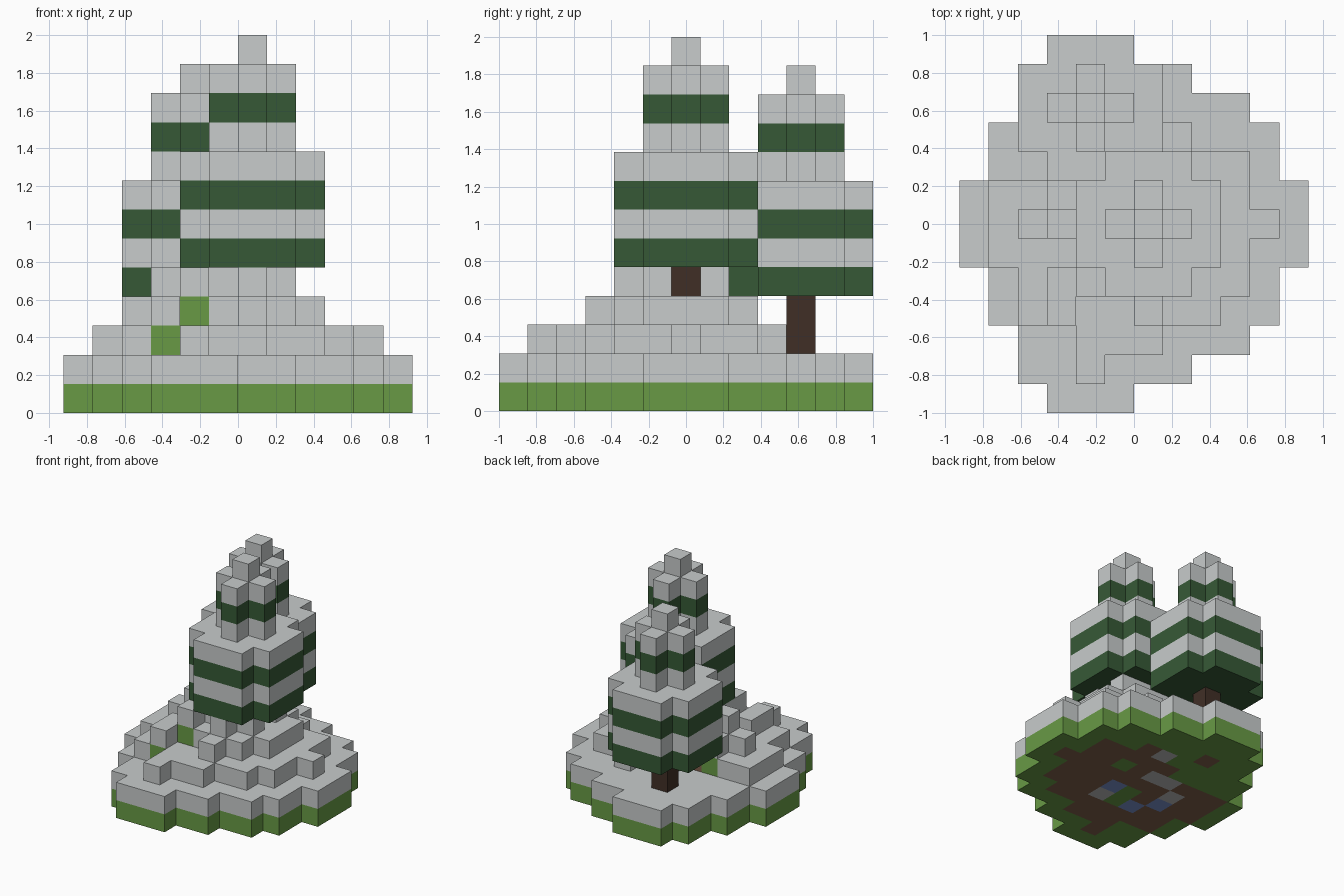
import bpy
import bmesh
from math import radians
from mathutils import Vector

cube = bpy.data.objects.get("Cube")
if cube:
    bpy.data.objects.remove(cube)

CELL = 2 / 13
ORIGIN = Vector((-6, -6.5, 0))


def linear(c):
    c /= 255
    return c / 12.92 if c <= 0.04045 else ((c + 0.055) / 1.055) ** 2.4


def make_material(name, rgb):
    mat = bpy.data.materials.new(name)
    color = [linear(c) for c in rgb] + [1]
    mat.diffuse_color = color
    mat.use_nodes = True
    bsdf = mat.node_tree.nodes["Principled BSDF"]
    bsdf.inputs["Base Color"].default_value = color
    bsdf.inputs["Roughness"].default_value = 0.9
    return mat


MATS = {name: make_material(name, rgb) for name, rgb in {
    "snow": (200, 204, 204),
    "grass": (104, 154, 69),
    "soil": (128, 95, 75),
    "needles": (54, 89, 54),
    "bark": (64, 47, 38),
    "stone": (186, 186, 186),
    "water": (122, 148, 207),
}.items()}

# Height map of the hill, front row first: a is the lowest step, d the highest
HILL = """
...aaa......
..aabaaa....
..aabbbaaa..
.abcbbcbbaa.
.abcdcdcbba.
abbbddddcbaa
abcdcccccbba
abbcddddcbaa
.aaaacccbba.
.aaaaaabaaa.
..aaaaaaaa..
..aaaaaa....
...aaa......
""".split()

# Buried patches that show on the underside
PATCHES = {
    "stone": [(6, 9), (6, 4), (5, 7), (4, 7), (3, 6)],
    "water": [(6, 5), (4, 4), (3, 5)],
    "grass": [(5, 5), (5, 4), (7, 7)],
    "soil": [(4, 10)],
}


def hill_cells():
    cells = {}
    for y, row in enumerate(HILL):
        for x, step in enumerate(row):
            if step == ".":
                continue
            top = ord(step) - ord("a") + 1
            for z in range(top + 1):
                cells[x, y, z] = "snow" if z == top else "grass" if z == top - 1 else "soil"
    for name, places in PATCHES.items():
        for x, y in places:
            cells[x, y, 0] = name
    return cells


def disc(x, y, z, radius, name):
    """One layer of a tree: a square with its corners cut off."""
    span = range(-radius, radius + 1)
    return {(x + i, y + j, z): name for i in span for j in span
            if radius == 0 or abs(i) + abs(j) < 2 * radius}


def crown_cells(x, y, z):
    cells = {}
    layers = [(2, "needles"), (2, "snow"), (2, "needles"), (2, "snow"),
              (1, "snow"), (1, "needles"), (1, "snow"), (0, "snow")]
    for k, (radius, name) in enumerate(layers):
        cells.update(disc(x, y, z + k, radius, name))
    return cells


def trunk_cells(x, y, low, high):
    return {(x, y, z): "bark" for z in range(low, high)}


parts = {
    "snowy_hill": hill_cells(),
    "tall_tree_trunk": trunk_cells(6, 6, 4, 5),
    "tall_tree_crown": crown_cells(6, 6, 5),
    "short_tree_trunk": trunk_cells(4, 10, 2, 4),
    "short_tree_crown": crown_cells(4, 10, 4),
}

# Each cell belongs to the first part that claims it
filled = {}
for part, cells in parts.items():
    for pos, name in cells.items():
        filled.setdefault(pos, (part, name))


def build_part(part):
    """Skin the exposed sides of the part's cells."""
    bm = bmesh.new()
    names = sorted(set(parts[part].values()))
    corners = {}

    def corner(p):
        key = tuple(round(v) for v in p)
        if key not in corners:
            corners[key] = bm.verts.new((Vector(key) + ORIGIN) * CELL)
        return corners[key]

    for pos, (owner, name) in filled.items():
        if owner != part:
            continue
        for axis in range(3):
            for side in (0, 1):
                n = Vector((0, 0, 0))
                n[axis] = 2 * side - 1
                if tuple(round(v) for v in Vector(pos) + n) in filled:
                    continue
                u, v = Vector((0, 0, 0)), Vector((0, 0, 0))
                u[(axis + 1) % 3] = v[(axis + 2) % 3] = 1
                base = Vector(pos)
                base[axis] += side
                loop = [base, base + u, base + u + v, base + v]
                face = bm.faces.new([corner(p) for p in (loop if side else loop[::-1])])
                face.material_index = names.index(name)
    # Join flat neighbours of one colour
    bmesh.ops.dissolve_limit(bm, angle_limit=radians(1), verts=bm.verts[:],
                             edges=bm.edges[:], delimit={"MATERIAL"})
    mesh = bpy.data.meshes.new(part)
    bm.to_mesh(mesh)
    bm.free()
    for name in names:
        mesh.materials.append(MATS[name])
    bpy.context.collection.objects.link(bpy.data.objects.new(part, mesh))


for part in parts:
    build_part(part)
